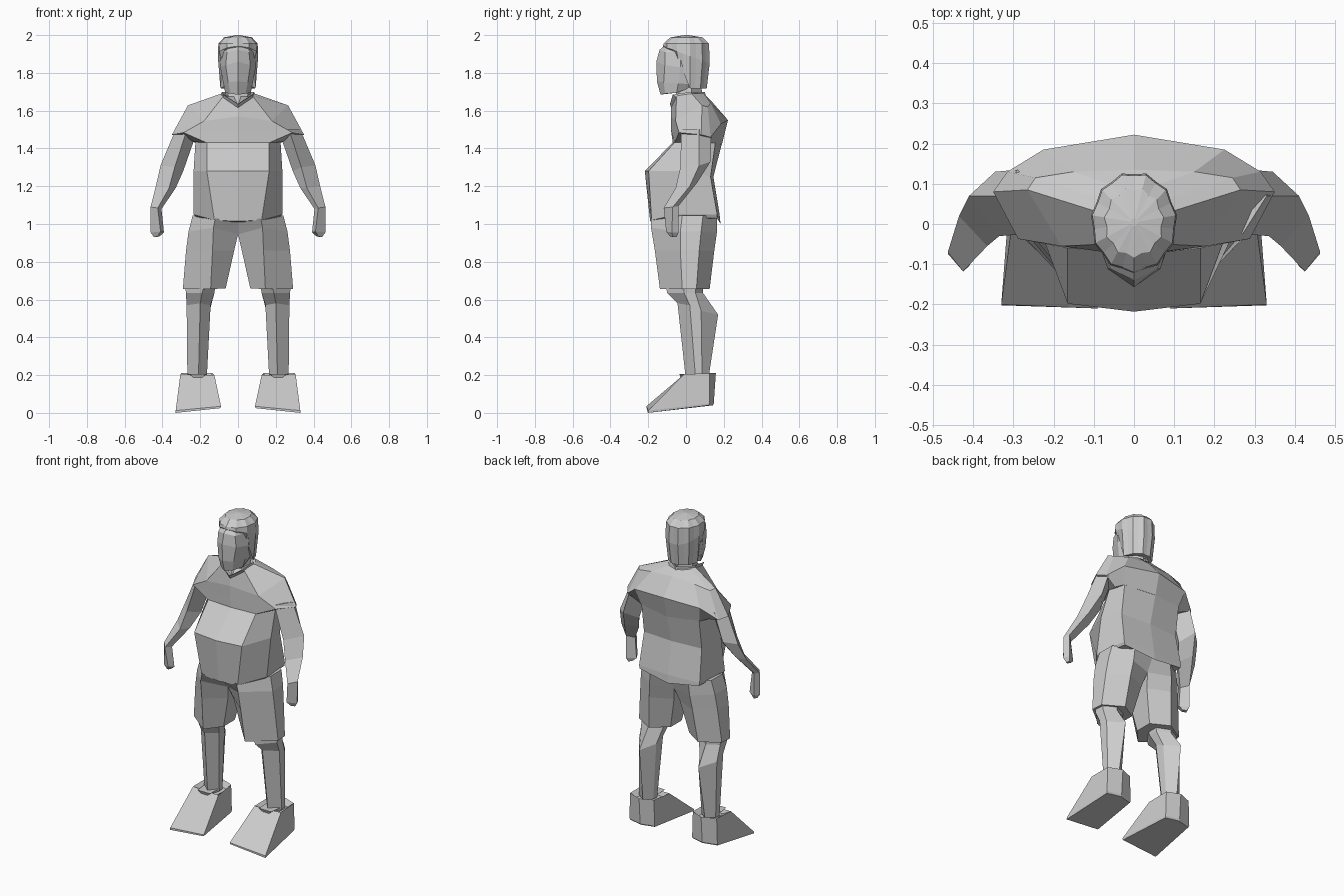
import bpy, bmesh, math

grey = bpy.data.materials.new("plain grey")
grey.diffuse_color = (0.6, 0.6, 0.6, 1)


def loft(name, rings, mirror=False):
    """Skin a list of equal-length point rings, cap it, optionally copy it across x."""
    bm = bmesh.new()
    vs = [[bm.verts.new(p) for p in r] for r in rings]
    n = len(rings[0])
    for a, b in zip(vs, vs[1:]):
        for i in range(n):
            j = (i + 1) % n
            bm.faces.new((a[i], a[j], b[j], b[i]))
    bm.faces.new(vs[0][::-1])
    bm.faces.new(vs[-1])
    bmesh.ops.recalc_face_normals(bm, faces=bm.faces)
    me = bpy.data.meshes.new(name)
    bm.to_mesh(me)
    bm.free()
    me.materials.append(grey)
    ob = bpy.data.objects.new(name, me)
    bpy.context.collection.objects.link(ob)
    if mirror:
        m = ob.modifiers.new("mirror", 'MIRROR')
        m.use_axis = (True, False, False)
        m.use_mirror_merge = False
    return ob


def sym(half):
    """Complete a half ring (front centre to back centre) across x."""
    return half + [(-x, y, z) for x, y, z in half[-2:0:-1]]


# Upper shirt: collar line, shoulders, sleeve cuffs, then tucked in below the chest
loft("shirt_top", [sym(r) for r in [
    [(0, -.078, 1.62), (.075, -.05, 1.68), (.09, .03, 1.69), (.08, .06, 1.69), (.05, .095, 1.69), (0, .1, 1.68)],
    [(0, -.08, 1.57), (.18, -.055, 1.545), (.265, .085, 1.628), (.245, .115, 1.62), (.15, .13, 1.64), (0, .135, 1.65)],
    [(0, -.08, 1.5), (.288, -.037, 1.484), (.35, .08, 1.473), (.315, .13, 1.46), (.225, .185, 1.53), (0, .222, 1.55)],
    [(0, -.07, 1.43), (.165, -.06, 1.43), (.228, .03, 1.435), (.225, .1, 1.43), (.2, .155, 1.43), (0, .19, 1.42)],
]])

# Lower shirt: round belly and hem
loft("shirt_belly", [sym(r) for r in [
    [(0, -.07, 1.432), (.165, -.06, 1.432), (.225, .05, 1.44), (.2, .157, 1.44), (0, .191, 1.43)],
    [(0, -.218, 1.28), (.165, -.198, 1.28), (.235, -.01, 1.28), (.2, .13, 1.25), (0, .145, 1.25)],
    [(0, -.19, 1.015), (.125, -.182, 1.02), (.235, -.05, 1.05), (.21, .165, 1.05), (0, .178, 1.05)],
    [(0, -.18, 1.01), (.12, -.17, 1.015), (.225, -.05, 1.04), (.205, .165, 1.03), (0, .183, 1.0)],
]])

# Bare arms: upper arm, elbow, wrist, hand
loft("arm", [
    [(.27, -.025, 1.5), (.33, .07, 1.5), (.29, .135, 1.5), (.22, .06, 1.48)],
    [(.335, -.03, 1.3), (.41, .07, 1.31), (.345, .13, 1.33), (.29, .05, 1.28)],
    [(.365, -.055, 1.19), (.435, .02, 1.2), (.385, .06, 1.22), (.33, -.005, 1.19)],
    [(.425, -.118, 1.085), (.463, -.07, 1.09), (.445, -.04, 1.095), (.405, -.075, 1.08)],
    [(.41, -.105, .96), (.462, -.075, .955), (.445, -.04, .955), (.392, -.07, .955)],
    [(.425, -.085, .935), (.445, -.07, .93), (.435, -.05, .93), (.415, -.065, .935)],
], mirror=True)

# Shorts legs with a ridge down the front, meeting at the middle
loft("shorts", [
    [(0, -.18, 1.03), (.12, -.185, 1.03), (.24, -.02, 1.045), (.238, .09, 1.045), (.13, .165, 1.04), (0, .165, 1.03)],
    [(0, -.1, .945), (.13, -.185, .98), (.262, -.03, .96), (.256, .08, .96), (.14, .163, .95), (0, .12, .945)],
    [(.02, -.07, .86), (.135, -.165, .86), (.275, -.03, .86), (.268, .07, .86), (.15, .15, .86), (.02, .09, .86)],
    [(.065, -.05, .66), (.145, -.138, .655), (.292, -.02, .655), (.287, .055, .655), (.17, .125, .655), (.065, .06, .66)],
], mirror=True)

# Bare lower legs: diamond section with bulging calves
loft("lower_leg", [
    [(.12, -.02, .67), (.18, -.105, .67), (.278, -.01, .67), (.275, .05, .67), (.2, .09, .67), (.12, .05, .67)],
    [(.125, -.01, .635), (.19, -.1, .635), (.276, -.01, .635), (.272, .05, .635), (.2, .09, .635), (.125, .05, .635)],
    [(.145, .02, .57), (.2, -.045, .58), (.272, .02, .57), (.27, .08, .54), (.205, .17, .52), (.15, .08, .54)],
    [(.165, .05, .19), (.21, .0, .17), (.268, .05, .19), (.265, .085, .19), (.215, .12, .19), (.168, .085, .19)],
], mirror=True)

# Wedge shoes: broad toe, slightly pointed heel, hollow collar
loft("shoe", [
    [(.165, .0, .175), (.255, .0, .18), (.275, .11, .18), (.215, .13, .18), (.155, .11, .18)],
    [(.125, -.015, .2), (.305, -.01, .205), (.3, .125, .21), (.215, .158, .21), (.135, .125, .21)],
    [(.09, -.21, .035), (.33, -.2, .012), (.305, .125, .05), (.215, .147, .05), (.13, .125, .05)],
    [(.093, -.208, .025), (.33, -.202, 0), (.302, .12, .04), (.215, .142, .04), (.132, .12, .04)],
], mirror=True)
loft("shoe_tongue", [
    [(.17, -.035, .205), (.255, -.035, .205), (.215, -.02, .165)],
    [(.165, .04, .205), (.265, .04, .205), (.215, .04, .165)],
], mirror=True)

# Neck and folded collar
loft("neck", [sym(r) for r in [
    [(0, -.06, 1.62), (.05, -.045, 1.65), (.075, .03, 1.65), (0, .09, 1.65)],
    [(0, -.05, 1.74), (.055, -.03, 1.74), (.06, .03, 1.74), (0, .08, 1.74)],
]])
loft("collar", [sym(r) for r in [
    [(0, -.078, 1.615), (.08, -.05, 1.67), (.092, .03, 1.68), (0, .105, 1.68)],
    [(0, -.085, 1.635), (.078, -.07, 1.685), (.085, .03, 1.7), (0, .1, 1.698)],
    [(0, -.06, 1.625), (.06, -.05, 1.675), (.07, .03, 1.69), (0, .085, 1.69)],
]])

# Face: wedge with a central ridge, forehead running up under the hair
loft("face", [sym(r) for r in [
    [(0, -.135, 1.685), (.04, -.11, 1.69), (.068, -.05, 1.695), (.05, .02, 1.72), (0, .03, 1.72)],
    [(0, -.154, 1.755), (.052, -.118, 1.75), (.078, -.04, 1.745), (.075, .02, 1.74), (0, .04, 1.74)],
    [(0, -.157, 1.86), (.065, -.112, 1.84), (.094, -.03, 1.83), (.08, .02, 1.83), (0, .05, 1.83)],
    [(0, -.14, 1.922), (.058, -.112, 1.91), (.09, -.03, 1.91), (.07, .02, 1.91), (0, .05, 1.91)],
    [(0, -.1, 1.955), (.05, -.08, 1.95), (.07, -.03, 1.95), (.06, .02, 1.95), (0, .05, 1.95)],
]])

# Hair: lobed cap reaching down at the back, short fringe at the front
N = 22


def hair_ring(scale, height, depth=.035):
    ring = []
    for i in range(N):
        a = 2 * math.pi * i / N
        s = scale * (1 + (-depth if i % 2 else depth * .6))
        y = .004 - .124 * s * math.cos(a)
        ring.append((.106 * s * math.sin(a), y, height(a, y)))
    return ring


def hem(a, y):
    """Height of the hair's lower edge, from fringe to nape."""
    t = min(1, max(0, (y + .07) / .09))
    return 1.918 - .2 * t ** 1.2


loft("hair", [
    hair_ring(.7, hem),
    hair_ring(.87, hem),
    hair_ring(1.0, lambda a, y: 1.895 + .045 * math.cos(a)),
    hair_ring(.97, lambda a, y: 1.955),
    hair_ring(.68, lambda a, y: 1.988, .06),
    hair_ring(.08, lambda a, y: 2.0),
])
